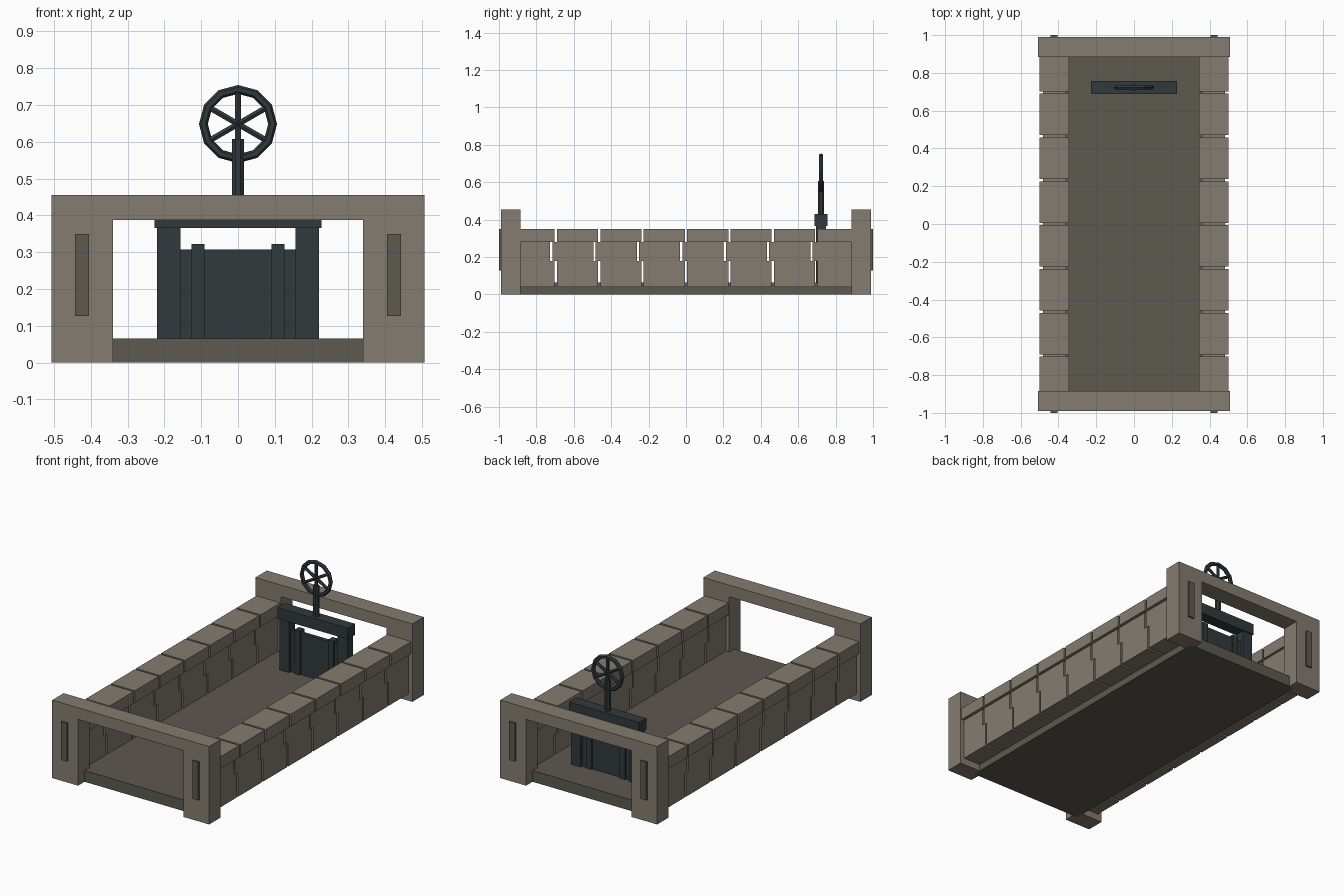
import bpy, bmesh, math
from mathutils import Matrix, Vector

if "Cube" in bpy.data.objects:
    bpy.data.objects.remove(bpy.data.objects["Cube"])


def material(name, rgb):
    m = bpy.data.materials.new(name)
    m.diffuse_color = (*rgb, 1)
    m.use_nodes = True
    m.node_tree.nodes["Principled BSDF"].inputs["Base Color"].default_value = m.diffuse_color
    return m


STONE = material("stone", (0.23, 0.20, 0.16))
DARK = material("dark_stone", (0.11, 0.10, 0.08))
IRON = material("iron", (0.031, 0.042, 0.046))


def finish(name, bm, mat):
    bmesh.ops.recalc_face_normals(bm, faces=bm.faces)
    me = bpy.data.meshes.new(name)
    bm.to_mesh(me)
    bm.free()
    me.materials.append(mat)
    ob = bpy.data.objects.new(name, me)
    bpy.context.collection.objects.link(ob)
    return ob


def box(name, x, y, z, mat):
    bm = bmesh.new()
    size = [b - a for a, b in (x, y, z)]
    mid = [(a + b) / 2 for a, b in (x, y, z)]
    bmesh.ops.create_cube(bm, size=1, matrix=Matrix.Translation(mid) @ Matrix.Diagonal((*size, 1)))
    return finish(name, bm, mat)


def prism(name, pts, vec, mat):
    """Extrude a closed 3D outline along vec."""
    bm = bmesh.new()
    f = bm.faces.new([bm.verts.new(p) for p in pts])
    r = bmesh.ops.extrude_face_region(bm, geom=[f], use_keep_orig=True)
    bmesh.ops.translate(bm, vec=vec, verts=[v for v in r["geom"] if isinstance(v, bmesh.types.BMVert)])
    return finish(name, bm, mat)


# channel floor
box("floor", (-0.37, 0.37), (-0.93, 0.93), (0, 0.065), DARK)

# end portals with inset dark plates
arch = [(-.507, 0), (-.507, .455), (.507, .455), (.507, 0), (.34, 0), (.34, .387), (-.34, .387), (-.34, 0)]
for s, end in ((-1, "front"), (1, "back")):
    prism(end + "_portal", [(x, s * 0.884, z) for x, z in arch], (0, s * 0.106, 0), STONE)
    for t in (-1, 1):
        box(end + "_plate", sorted((t * .405, t * .443)), sorted((s * .95, s * 1.0)), (.127, .35), DARK)

# side walls: stepped blocks under overhanging cap stones
N, END, GAP, STEP = 8, 0.885, 0.006, 0.025
PITCH = 0.232
for s, side in ((-1, "left"), (1, "right")):
    for i in range(N):
        first, last = i == 0, i == N - 1
        y0 = -END if first else (i - 4) * PITCH + GAP
        y1 = END if last else (i - 3) * PITCH - GAP
        u0 = y0 if first else y0 - STEP
        u1 = y1 if last else y1 - STEP
        pts = [(y0, .04), (y1, .04), (y1, .18)]
        if not last:
            pts.append((u1, .18))
        pts += [(u1, .28), (u0, .28)]
        if not first:
            pts += [(u0, .18), (y0, .18)]
        prism(side + "_wall_block", [(s * .36, y, z) for y, z in pts], (s * .122, 0, 0), STONE)
        box(side + "_cap_stone", sorted((s * .345, s * .5)), (y0, y1), (.28, .35), STONE)

# gate frame and sliding panel
GY = 0.722
for s in (-1, 1):
    box("gate_post", sorted((s * .156, s * .22)), (GY - .027, GY + .027), (.065, .38), IRON)
    box("gate_strap", sorted((s * .091, s * .126)), (GY - .02, GY + .02), (.065, .322), IRON)
box("gate_beam", (-.227, .227), (GY - .034, GY + .034), (.365, .43), IRON)
box("gate_panel", (-.157, .157), (GY - .011, GY + .011), (.065, .307), IRON)

# stem
bm = bmesh.new()
bmesh.ops.create_cone(bm, cap_ends=True, segments=8, radius1=.018, radius2=.018, depth=.187,
                      matrix=Matrix.Translation((0, GY, .5135)) @ Matrix.Rotation(math.pi / 8, 4, 'Z'))
finish("gate_stem", bm, IRON)

# hand wheel rim and spokes
CZ, R, r, SEG, SIDES = 0.648, 0.094, 0.012, 12, 6
bm = bmesh.new()
rings = []
for i in range(SEG):
    a = 2 * math.pi * i / SEG
    ring = []
    for j in range(SIDES):
        b = 2 * math.pi * j / SIDES
        d = R + r * math.cos(b)
        ring.append(bm.verts.new((d * math.cos(a), GY + r * math.sin(b), CZ + d * math.sin(a))))
    rings.append(ring)
for i in range(SEG):
    p, q = rings[i], rings[(i + 1) % SEG]
    for j in range(SIDES):
        k = (j + 1) % SIDES
        bm.faces.new((p[j], q[j], q[k], p[k]))
finish("wheel_rim", bm, IRON)
for i in range(3):
    bm = bmesh.new()
    bmesh.ops.create_cone(bm, cap_ends=True, segments=6, radius1=.009, radius2=.009, depth=2 * R,
                          matrix=Matrix.Translation((0, GY, CZ)) @ Matrix.Rotation(i * math.pi / 3, 4, 'Y'))
    finish("wheel_spoke", bm, IRON)
